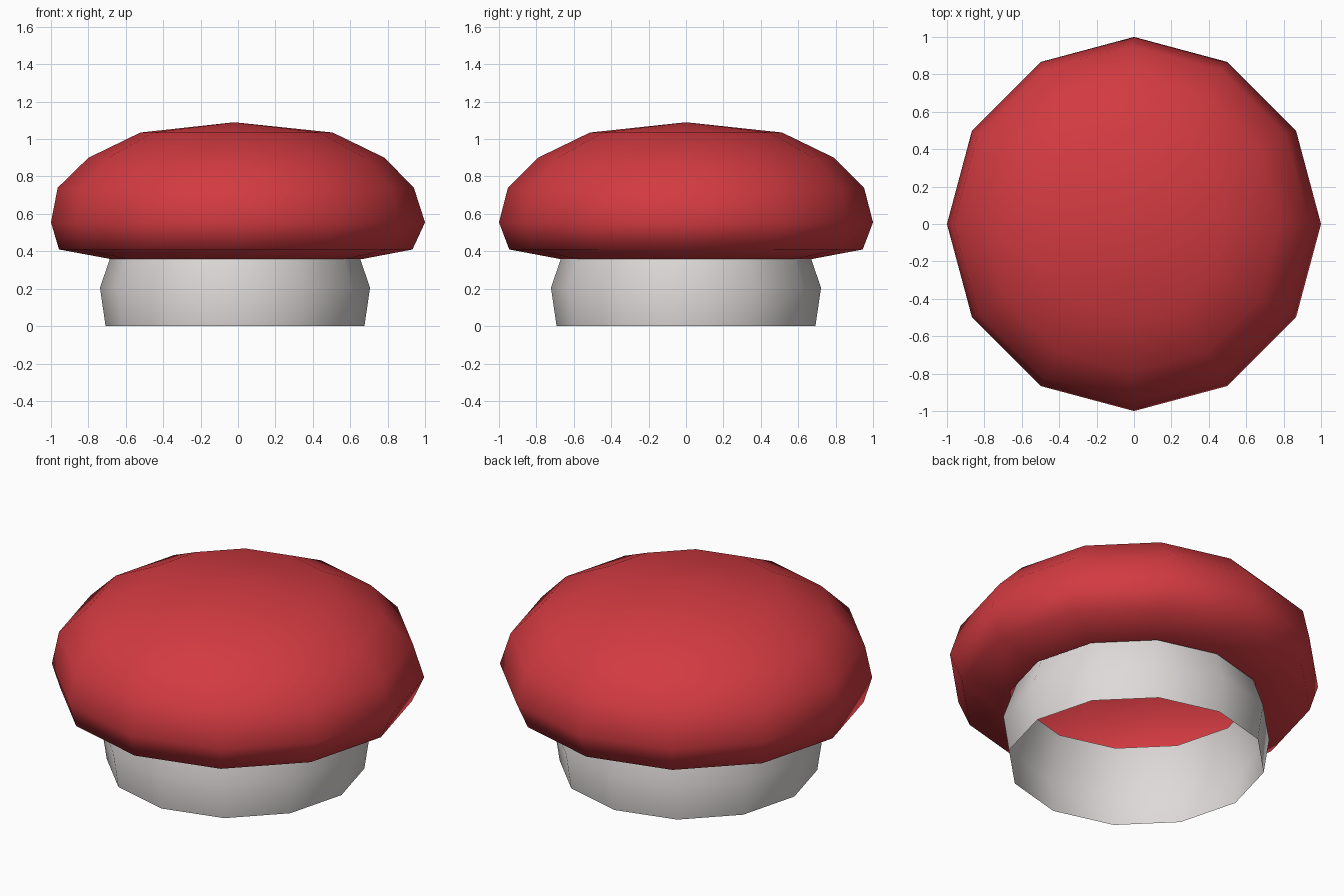
import bpy, bmesh, math

if "Cube" in bpy.data.objects:
    bpy.data.objects.remove(bpy.data.objects["Cube"])

SIDES = 12


def material(name, rgb):
    m = bpy.data.materials.new(name)
    m.diffuse_color = (*rgb, 1.0)
    m.use_nodes = True
    m.node_tree.nodes["Principled BSDF"].inputs["Base Color"].default_value = m.diffuse_color
    return m


def lathe(name, rings, mat, apex=None):
    """Open 12-sided shell from (radius, z, x offset) rings, with an optional tip."""
    bm = bmesh.new()
    loops = []
    for r, z, dx in rings:
        loops.append([bm.verts.new((dx + r * math.cos(2 * math.pi * i / SIDES),
                                    r * math.sin(2 * math.pi * i / SIDES), z))
                      for i in range(SIDES)])
    for low, high in zip(loops, loops[1:]):
        for i in range(SIDES):
            j = (i + 1) % SIDES
            bm.faces.new((low[i], low[j], high[j], high[i]))
    if apex:
        tip = bm.verts.new(apex)
        for i in range(SIDES):
            bm.faces.new((loops[-1][i], loops[-1][(i + 1) % SIDES], tip))
    for f in bm.faces:
        f.smooth = True
    me = bpy.data.meshes.new(name)
    bm.to_mesh(me)
    bm.free()
    me.materials.append(mat)
    ob = bpy.data.objects.new(name, me)
    bpy.context.collection.objects.link(ob)
    return ob


red = material("cap red", (0.645, 0.043, 0.053))
white = material("stem off white", (0.73, 0.70, 0.69))

# Hollow stem, open at the bottom and tucked into the cap
lathe("mushroom_stem",
      [(0.692, 0.0, -0.016), (0.722, 0.205, -0.016), (0.64, 0.445, -0.016)], white)

# Hollow domed cap with an underside lip that leaves a hole around the stem
lathe("mushroom_cap",
      [(0.68, 0.36, -0.008), (0.945, 0.41, -0.012), (1.0, 0.555, 0.0),
       (0.952, 0.74, -0.012), (0.792, 0.90, -0.008), (0.514, 1.035, -0.008)],
      red, apex=(-0.02, 0.0, 1.09))
